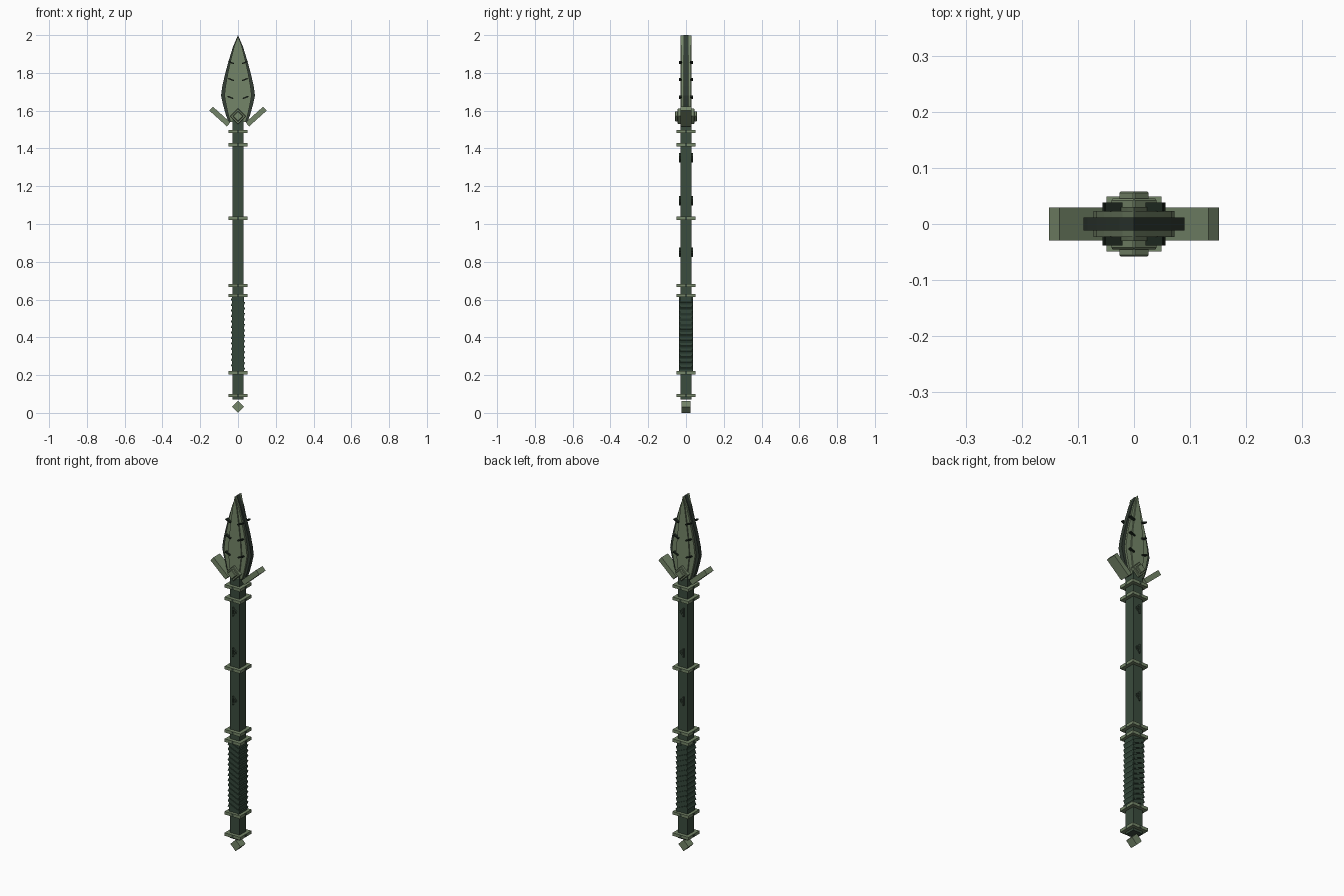
import bpy, bmesh, math
from mathutils import Matrix, Vector

if "Cube" in bpy.data.objects:
    bpy.data.objects.remove(bpy.data.objects["Cube"], do_unlink=True)


def material(name, rgb):
    m = bpy.data.materials.new(name)
    m.use_nodes = True
    m.diffuse_color = (*rgb, 1)
    bsdf = m.node_tree.nodes["Principled BSDF"]
    bsdf.inputs["Base Color"].default_value = (*rgb, 1)
    bsdf.inputs["Roughness"].default_value = 0.7
    return m


SHAFT = material("dark green wood", (0.043, 0.072, 0.047))
GRIP = material("grip green", (0.033, 0.062, 0.042))
PALE = material("pale green metal", (0.175, 0.235, 0.14))
EDGE = material("dark blade edge", (0.032, 0.046, 0.034))
THORN = material("black green thorn", (0.012, 0.02, 0.013))


def finish(name, bm, mat):
    bmesh.ops.recalc_face_normals(bm, faces=bm.faces)
    me = bpy.data.meshes.new(name)
    bm.to_mesh(me)
    bm.free()
    me.materials.append(mat)
    ob = bpy.data.objects.new(name, me)
    bpy.context.collection.objects.link(ob)
    return ob


def add_box(bm, centre, size, tilt=0):
    """Box with full sizes, tilted in degrees about the y axis."""
    mat = (Matrix.Translation(Vector(centre))
           @ Matrix.Rotation(math.radians(tilt), 4, 'Y')
           @ Matrix.Diagonal((*size, 1)))
    bmesh.ops.create_cube(bm, size=1, matrix=mat)


def boxes(name, mat, items):
    bm = bmesh.new()
    for item in items:
        add_box(bm, *item)
    return finish(name, bm, mat)


def blade_layer(name, mat, half, depth):
    """Symmetric outline of (half width, z), extruded through y."""
    bm = bmesh.new()
    outline = half + [(-x, z) for x, z in reversed(half) if x > 0]
    face = bm.faces.new([bm.verts.new((x, -depth, z)) for x, z in outline])
    ext = bmesh.ops.extrude_face_region(bm, geom=[face])
    verts = [v for v in ext["geom"] if isinstance(v, bmesh.types.BMVert)]
    bmesh.ops.translate(bm, verts=verts, vec=(0, 2 * depth, 0))
    return finish(name, bm, mat)


# Shaft, pommel neck and diamond pommel
boxes("shaft", SHAFT, [((0, 0, 0.82), (0.06, 0.06, 1.5))])
boxes("pommel", PALE, [((0, 0, 0.032), (0.045, 0.045, 0.045), 45)])

# Square collars, each with a dark notch in the middle of every side
RINGS = (0.092, 0.212, 0.621, 0.674, 1.03, 1.42, 1.49)
boxes("collars", PALE, [((0, 0, z), (0.098, 0.098, 0.017)) for z in RINGS])
notches = []
for z in RINGS:
    notches += [((0, 0, z), (0.012, 0.101, 0.012)),
                ((0, 0, z), (0.101, 0.012, 0.012))]
boxes("collar_notches", SHAFT, notches)

# Grip core with slanted wrappings
boxes("grip_core", GRIP, [((0, 0, 0.416), (0.066, 0.066, 0.395))])
WRAPS = 13
boxes("grip_wrap", GRIP, [((0, 0, 0.243 + i * 0.029), (0.074, 0.076, 0.021), 24)
                          for i in range(WRAPS)])

# Raised marks on the front and back of the shaft
marks = []
for z in (1.35, 1.122, 0.85):
    for y in (-0.033, 0.033):
        marks += [((-0.008, y, z), (0.006, 0.008, 0.05)),
                  ((0.003, y, z + 0.012), (0.024, 0.008, 0.006), 40),
                  ((0.003, y, z - 0.008), (0.024, 0.008, 0.006), -40)]
boxes("shaft_marks", SHAFT, marks)

# Blade: dark cutting edge, pale body and raised central rib
EDGE_LINE = [(0.05, 1.54), (0.065, 1.58), (0.08, 1.635), (0.09, 1.68),
             (0.083, 1.73), (0.067, 1.80), (0.049, 1.865), (0.026, 1.94),
             (0, 2.0)]
blade_layer("blade_edge", EDGE, EDGE_LINE, 0.012)
blade_layer("blade_body", PALE,
            [(x * 0.8, min(z, 1.995)) for x, z in EDGE_LINE], 0.023)
blade_layer("blade_rib", PALE,
            [(x * 0.45, min(z, 1.998)) for x, z in EDGE_LINE], 0.030)

# Thin thorns slanting across both blade faces
thorns = []
for x, z in ((0.04, 1.67), (0.037, 1.765), (0.037, 1.855)):
    for s in (-1, 1):
        for y in (-0.03, 0.03):
            thorns.append(((s * x, y, z), (0.032, 0.016, 0.007), -s * 22))
boxes("blade_thorns", THORN, thorns)

# Swept wings at the base of the blade
boxes("wings", PALE, [((s * 0.096, 0, 1.569), (0.125, 0.058, 0.028), -s * 42)
                      for s in (-1, 1)])

# Faceted diamond boss stepping outwards on both sides
bm = bmesh.new()
for size, depth in ((0.06, 0.09), (0.04, 0.116)):
    add_box(bm, (0, 0, 1.57), (size, depth, size), 45)
bmesh.ops.bevel(bm, geom=bm.edges[:], offset=0.003, segments=1,
                affect='EDGES')
finish("diamond_boss", bm, PALE)
